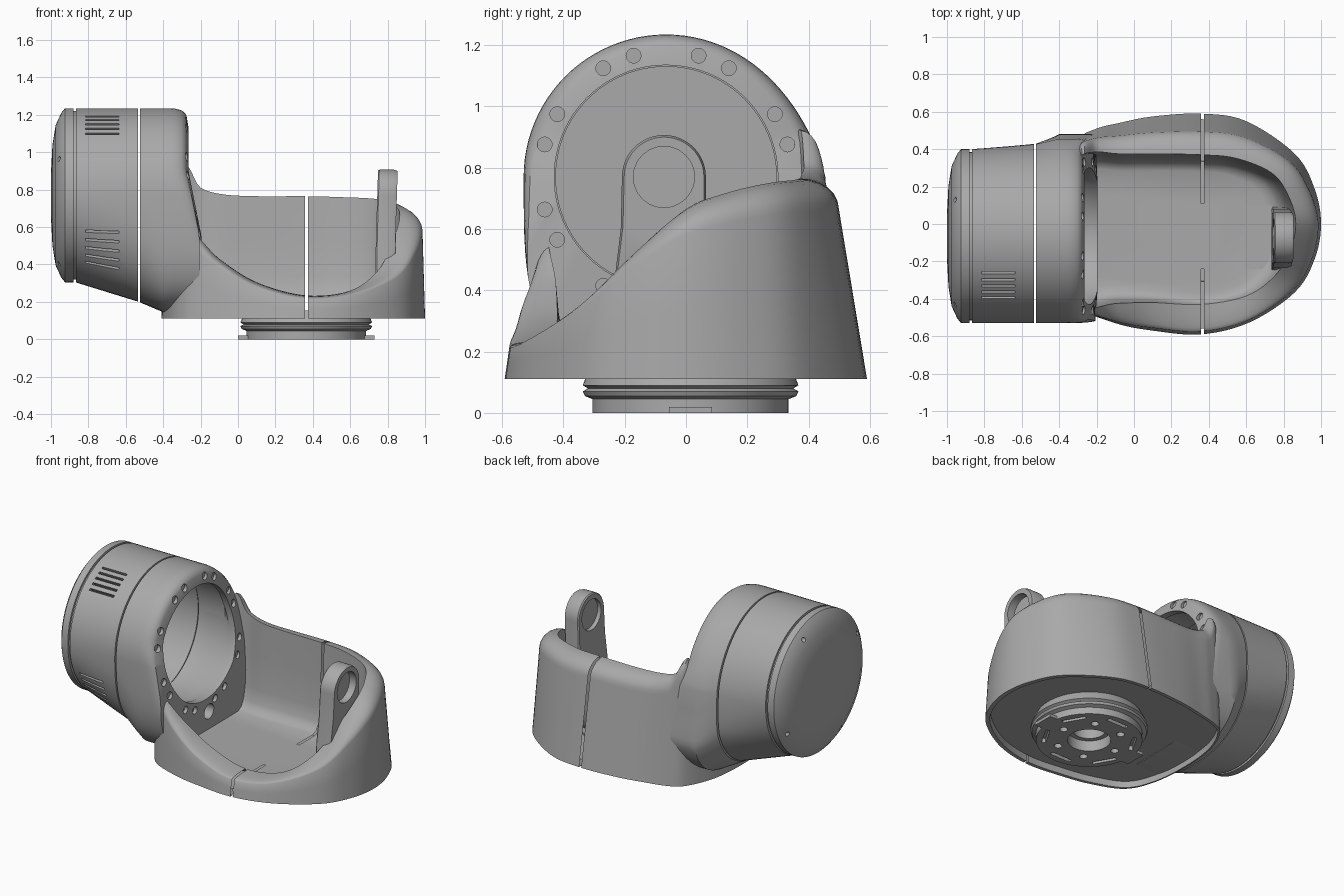
import bpy, bmesh, math
from mathutils import Vector, Matrix

if "Cube" in bpy.data.objects:
    bpy.data.objects.remove(bpy.data.objects["Cube"])

grey = bpy.data.materials.new("plain_grey")
grey.use_nodes = True
COLOUR = (0.4, 0.4, 0.4, 1)
grey.diffuse_color = COLOUR
grey.node_tree.nodes["Principled BSDF"].inputs["Base Color"].default_value = COLOUR

N = 96
YC, ZC, RAD = -0.065, 0.77, 0.465      # axis and radius of the round housing
FX, FY = 0.365, 0.015                  # axis of the bottom flange
TURN = 2 * math.pi


def clamp(v, lo=0.0, hi=1.0):
    return max(lo, min(hi, v))


def finish(bm, name, angle=35):
    bmesh.ops.recalc_face_normals(bm, faces=bm.faces)
    mesh = bpy.data.meshes.new(name)
    bm.to_mesh(mesh)
    bm.free()
    ob = bpy.data.objects.new(name, mesh)
    bpy.context.collection.objects.link(ob)
    mesh.materials.append(grey)
    smooth(ob, angle)
    return ob


def activate(ob):
    bpy.ops.object.select_all(action='DESELECT')
    ob.select_set(True)
    bpy.context.view_layer.objects.active = ob


def smooth(ob, angle=35):
    activate(ob)
    bpy.ops.object.shade_smooth_by_angle(angle=math.radians(angle))


def bridge(bm, rings, ring_closed=True, loop=False):
    """Skin a list of point rings with quads."""
    rows = [[bm.verts.new(p) for p in ring] for ring in rings]
    n = len(rows[0])
    pairs = list(zip(rows, rows[1:])) + ([(rows[-1], rows[0])] if loop else [])
    for a, b in pairs:
        for i in range(n if ring_closed else n - 1):
            j = (i + 1) % n
            bm.faces.new((a[i], a[j], b[j], b[i]))
    return rows


def cut(ob, bm):
    """Subtract a temporary cutter mesh."""
    cutter = finish(bm, "cutter")
    cutter.hide_render = True
    mod = ob.modifiers.new("cut", 'BOOLEAN')
    mod.operation, mod.solver, mod.object = 'DIFFERENCE', 'EXACT', cutter
    activate(ob)
    bpy.ops.object.modifier_apply(modifier=mod.name)
    bpy.data.objects.remove(cutter)
    smooth(ob)


def add_box(bm, centre, size, turn=Matrix()):
    m = Matrix.Translation(centre) @ turn @ Matrix.Diagonal((*size, 1))
    bmesh.ops.create_cube(bm, size=1, matrix=m)


def add_rod(bm, centre, r, length, along_x=True):
    turn = Matrix.Rotation(math.pi / 2, 4, 'Y') if along_x else Matrix()
    bmesh.ops.create_cone(bm, cap_ends=True, segments=24, radius1=r, radius2=r,
                          depth=length, matrix=Matrix.Translation(centre) @ turn)


def polar(r, degrees):
    a = math.radians(degrees)
    return r * math.cos(a), r * math.sin(a)


def slant(z):
    return clamp(0.2 * (0.9 - z), 0, 0.07)


def circle(x, r, lean=False):
    pts = [(YC + r * math.cos(TURN * i / N), ZC + r * math.sin(TURN * i / N)) for i in range(N)]
    return [(x + (slant(z) if lean else 0), y, z) for y, z in pts]


def section(x, shrink=0.0, lean=False):
    """Outer outline of the housing: round at the rear, flared skirt at the front."""
    k1, k2 = clamp((x + 0.87) / 0.34), clamp((x + 0.53) / 0.13)
    depth = RAD + 0.105 * k1 + 0.055 * k2
    flare = 0.025 * k1 + 0.03 * k2
    out = []
    for i in range(N):
        c, s = math.cos(TURN * i / N), math.sin(TURN * i / N)
        p = 1 if s > 0 else 2 / (2 + 0.5 * k1 + k2)
        wide = RAD + (flare * (1 - max(s, -0.4)) ** 2 if c > 0 else 0)
        f = 1 - shrink * clamp((s + 0.3) / 0.6)
        y = YC + f * wide * math.copysign(abs(c) ** p, c)
        z = ZC + f * (RAD if s > 0 else depth) * math.copysign(abs(s) ** p, s)
        out.append((x + (slant(z) if lean else 0), y, z))
    return out


# Rear housing barrel with vent slots
bm = bmesh.new()
outer = [section(-0.865 + 0.33 * i / 6) for i in range(7)]
bridge(bm, outer + [circle(-0.535, 0.41), circle(-0.865, 0.41)], loop=True)
barrel = finish(bm, "housing_barrel")
bm = bmesh.new()
for middle, step in ((125, 5), (216, 6)):
    for k in range(-2, 3):
        a = middle + k * step
        y, z = polar(RAD, a)
        add_box(bm, (-0.725, YC + y, ZC + z), (0.18, 0.2, 0.014),
                Matrix.Rotation(math.radians(a), 4, 'X'))
cut(barrel, bm)

# Front housing neck with rounded lip, bolt holes and cable hole
bm = bmesh.new()
outer = [section(x) for x in (-0.525, -0.49, -0.45, -0.4, -0.36)]
outer += [section(-0.335, 0.004, True), section(-0.305, 0.02, True),
          section(-0.285, 0.05, True), section(-0.275, 0.09, True)]
inner = [circle(-0.265, 0.365, True), circle(-0.31, 0.365, True),
         circle(-0.33, 0.4), circle(-0.525, 0.4)]
bridge(bm, outer + inner, loop=True)
neck = finish(bm, "housing_neck")
bm = bmesh.new()
for quarter in range(0, 360, 90):
    for d in (15, 30, 60, 75):
        y, z = polar(0.41, quarter + d)
        add_rod(bm, (-0.25 + slant(ZC + z), YC + y, ZC + z), 0.024, 0.08)
add_rod(bm, (-0.2, -0.02, 0.31), 0.05, 0.14)
cut(neck, bm)

# End cap, inner groove ring
bm = bmesh.new()
profile = [(-0.88, 0.36), (-0.88, RAD), (-0.925, RAD), (-0.945, 0.44), (-0.975, 0.375),
           (-0.992, 0.27), (-1, 0.12)]
rows = bridge(bm, [circle(-0.93, 0.36)] + [circle(x, r) for x, r in profile])
for row in (rows[0], rows[-1]):
    bm.faces.new(row)
cap = finish(bm, "end_cap")
bm = bmesh.new()
for a in range(62, 360, 90):
    y, z = polar(0.415, a)
    add_rod(bm, (-0.96, YC + y, ZC + z), 0.014, 0.06)
cut(cap, bm)
bm = bmesh.new()
bridge(bm, [circle(-0.9, 0.45), circle(-0.84, 0.45), circle(-0.84, 0.37), circle(-0.9, 0.37)], loop=True)
finish(bm, "groove_ring")

# Open cradle: base outline x y, inner rim x y, rim height, all round from under the neck
HEEL = (-.41, 0, -.36, 0, .25)
RIM = [HEEL, (-.385, -.26, -.34, -.25, .28), (-.3, -.44, -.27, -.44, .57), (-.1, -.53, -.1, -.425, .43),
       (.1, -.57, .1, -.42, .305), (.36, -.59, .36, -.43, .235), (.62, -.525, .6, -.385, .26),
       (.86, -.365, .75, -.28, .37), (.965, -.19, .83, -.15, .53), (1, 0, .865, 0, .665),
       (.965, .19, .83, .14, .72), (.86, .375, .74, .27, .75), (.6, .55, .55, .35, .76),
       (.36, .59, .36, .37, .765), (.1, .575, .1, .375, .765), (-.08, .54, -.08, .375, .775),
       (-.2, .51, -.2, .385, .81), (-.3, .45, -.29, .36, .9), (-.385, .26, -.34, .25, .28), HEEL]


def spline(rows, steps):
    p = [Vector(r) for r in rows]
    p = [p[-2]] + p + [p[1]]
    out = []
    for a, b, c, d in zip(p, p[1:], p[2:], p[3:]):
        for i in range(steps):
            t = i / steps
            out.append(b + (c - a) * (t / 2) + (a * 2 - b * 5 + c * 4 - d) * (t * t / 2)
                       + (b * 3 - a - c * 3 + d) * (t ** 3 / 2))
    return out


def inset(x, y, f):
    px = clamp(x, -0.2, 0.3)
    return x + (px - x) * f, y * (1 - f)


BASE, PLATE, FLOOR = 0.11, 0.15, 0.19


def wall_profile(bx, by, rx, ry, h):
    pts = [(*inset(bx, by, 0.05), PLATE), (*inset(bx, by, 0.04), BASE), (bx, by, BASE)]
    s = 0.1 + 0.32 * max(0, by / 0.59)
    sx, sy, sz = bx + (rx - bx) * s, by + (ry - by) * s, h - 0.15 * (h - BASE)
    pts.append(((bx + sx) / 2, (by + sy) / 2, (BASE + sz) / 2))
    for i in range(7):
        a = math.pi / 2 * i / 6
        u, v = 1 - math.cos(a), math.sin(a)
        pts.append((sx + (rx - sx) * u, sy + (ry - sy) * u, sz + (h - sz) * v))
    for f, g in ((0.02, 0.6), (0.05, 0.25), (0.09, 0.1), (0.15, 0.03), (0.24, 0)):
        pts.append((*inset(rx, ry, f), FLOOR + (h - FLOOR) * g))
    return pts


bm = bmesh.new()
walls = [wall_profile(*v) for v in spline(RIM, 6)]
rows = bridge(bm, list(zip(*walls)))
bm.faces.new(rows[0])
bm.faces.new(rows[-1])
# Narrow split through both side walls and part of the floor
for axis, places in ((0, (FX - 0.008, FX + 0.008)), (1, (-0.24, 0.11))):
    for place in places:
        at = Vector((0, 0, 0))
        at[axis] = place
        bmesh.ops.bisect_plane(bm, geom=bm.verts[:] + bm.edges[:] + bm.faces[:],
                               plane_co=at, plane_no=Vector((1 - axis, axis, 0)))
gap = []
for f in bm.faces:
    c = f.calc_center_median()
    if abs(c.x - FX) < 0.008 and not -0.24 < c.y < 0.11 and (c.z > PLATE + 0.01 or abs(c.y) > 0.5):
        gap.append(f)
bmesh.ops.delete(bm, geom=gap, context='FACES')
finish(bm, "cradle_shell", 40)

# Support ear with a recessed round bearing
bm = bmesh.new()
arc = [polar(0.137, 180 - i * 7.5) for i in range(25)]
shape = [(-0.25, 0.2), (-0.235, 0.42), (-0.213, 0.6)] + [(y - 0.072, z + ZC) for y, z in arc]
shape += [(0.065, 0.6), (0.08, 0.42), (0.09, 0.2)]
rows = bridge(bm, [[(x + 0.03 * clamp(z - 0.45), YC + (y - YC) * f, ZC + (z - ZC) * f) for y, z in shape]
                   for x, f in ((0.735, 0.95), (0.742, 1), (0.82, 1), (0.84, 0.95))])
for row in (rows[0], rows[-1]):
    bm.faces.new(row)
ear = finish(bm, "support_ear")
bm = bmesh.new()
add_rod(bm, (0.79, -0.072, ZC), 0.1, 0.3)
cut(ear, bm)
bm = bmesh.new()
add_rod(bm, (0.785, -0.072, ZC), 0.101, 0.03)
finish(bm, "bearing_disc")
bm = bmesh.new()
add_box(bm, (0.67, -0.07, FLOOR + 0.004), (0.16, 0.34, 0.008))
finish(bm, "ear_foot_plate")

# Bottom flange with bore, bolt holes and arc slots
bm = bmesh.new()
profile = [(0.13, 0.0), (0.32, 0.0), (0.32, 0.045), (0.345, 0.055), (0.352, 0.07), (0.335, 0.08),
           (0.352, 0.09), (0.345, 0.108), (0.32, 0.155), (0.1, 0.155), (0.1, 0.07), (0.13, 0.07)]
bridge(bm, [[(FX + r * math.cos(TURN * i / N), FY + r * math.sin(TURN * i / N), z) for i in range(N)]
            for r, z in profile], loop=True)
flange = finish(bm, "bottom_flange")
bm = bmesh.new()
for k in range(6):
    x, y = polar(0.2, 60 * k)
    add_rod(bm, (FX + x, FY + y, 0), 0.024, 0.08, False)
    x, y = polar(0.265, 60 * k + 30)
    add_box(bm, (FX + x, FY + y, 0), (0.025, 0.15, 0.06), Matrix.Rotation(math.radians(60 * k + 30), 4, 'Z'))
cut(flange, bm)
bm = bmesh.new()
for side in (-1, 1):
    add_box(bm, (FX + side * 0.335, FY, 0.01), (0.06, 0.14, 0.02))
finish(bm, "flange_tabs")
